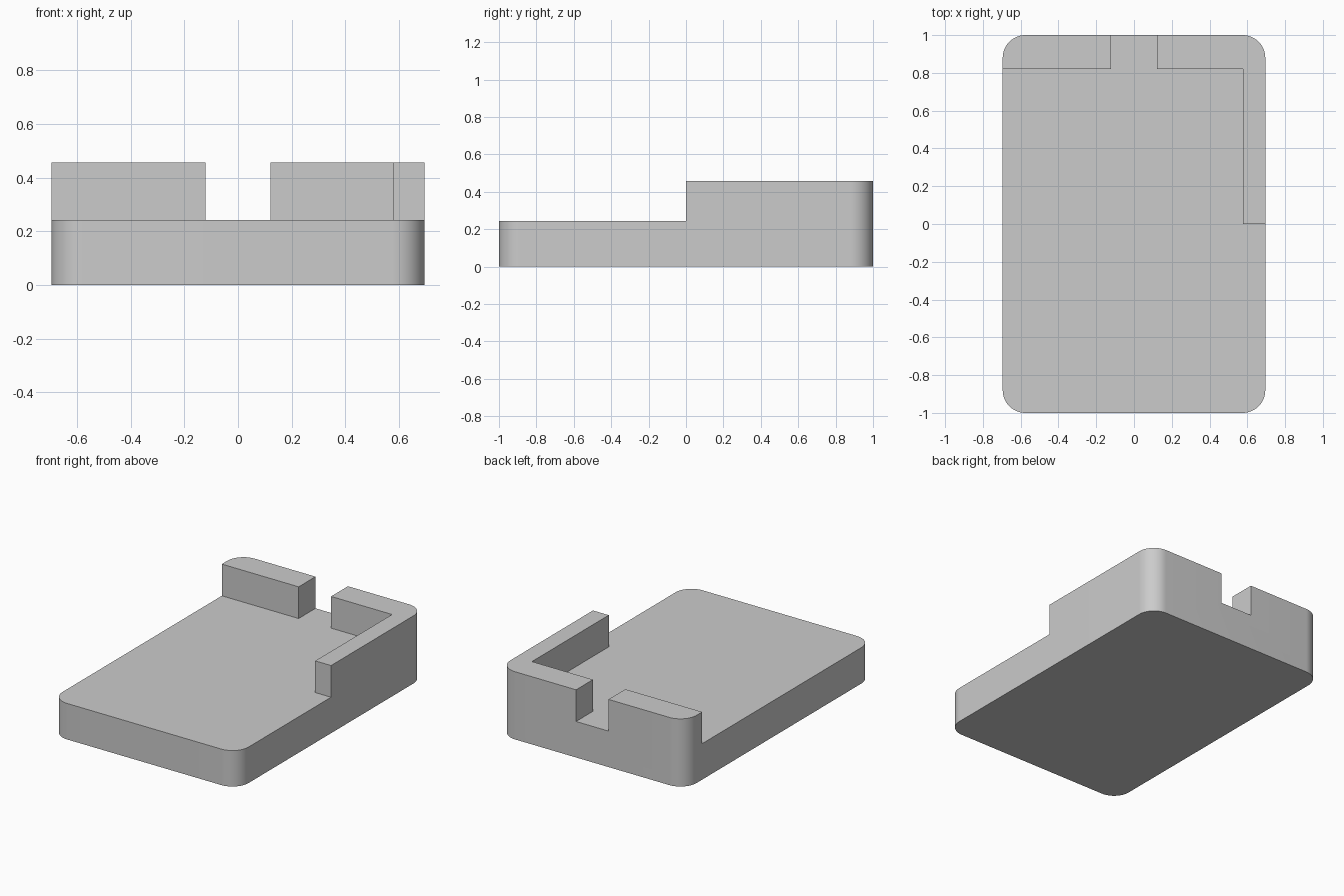
import bpy, bmesh
from math import cos, sin, pi, radians

if "Cube" in bpy.data.objects:
    bpy.data.objects.remove(bpy.data.objects["Cube"])

HX, HY, R = 0.695, 1.0, 0.12      # half width, half length, corner radius
FLOOR, TOP = 0.243, 0.457         # deck height, wall height
SEG = 16                          # segments per rounded corner


def extrude_outline(name, pts, z0, z1):
    bm = bmesh.new()
    face = bm.faces.new([bm.verts.new((x, y, z0)) for x, y in pts])
    res = bmesh.ops.extrude_face_region(bm, geom=[face])
    top = [v for v in res["geom"] if isinstance(v, bmesh.types.BMVert)]
    bmesh.ops.translate(bm, verts=top, vec=(0, 0, z1 - z0))
    bmesh.ops.recalc_face_normals(bm, faces=bm.faces)
    mesh = bpy.data.meshes.new(name)
    bm.to_mesh(mesh)
    bm.free()
    obj = bpy.data.objects.new(name, mesh)
    bpy.context.collection.objects.link(obj)
    return obj


# Rounded block at full wall height
outline = []
for q, (sx, sy) in enumerate([(1, 1), (-1, 1), (-1, -1), (1, -1)]):
    for i in range(SEG + 1):
        a = (q + i / SEG) * pi / 2
        outline.append((sx * (HX - R) + R * cos(a), sy * (HY - R) + R * sin(a)))
tray = extrude_outline("walled_tray", outline, 0, TOP)

# Everything above the deck except the back walls and the right wall
opening = [(-1, -1.2), (1, -1.2), (1, 0), (0.577, 0), (0.577, 0.82),
           (0.121, 0.82), (0.121, 1.2), (-0.121, 1.2), (-0.121, 0.82), (-1, 0.82)]
cutter = extrude_outline("opening_cutter", opening, FLOOR, 1)
cutter.hide_render = True

# Carve the deck, back notch and open sides
mod = tray.modifiers.new("carve", "BOOLEAN")
mod.operation, mod.solver, mod.object = "DIFFERENCE", "EXACT", cutter
bpy.context.view_layer.objects.active = tray
tray.select_set(True)
bpy.ops.object.modifier_apply(modifier=mod.name)
bpy.data.objects.remove(cutter)
bpy.ops.object.shade_smooth_by_angle(angle=radians(30))
